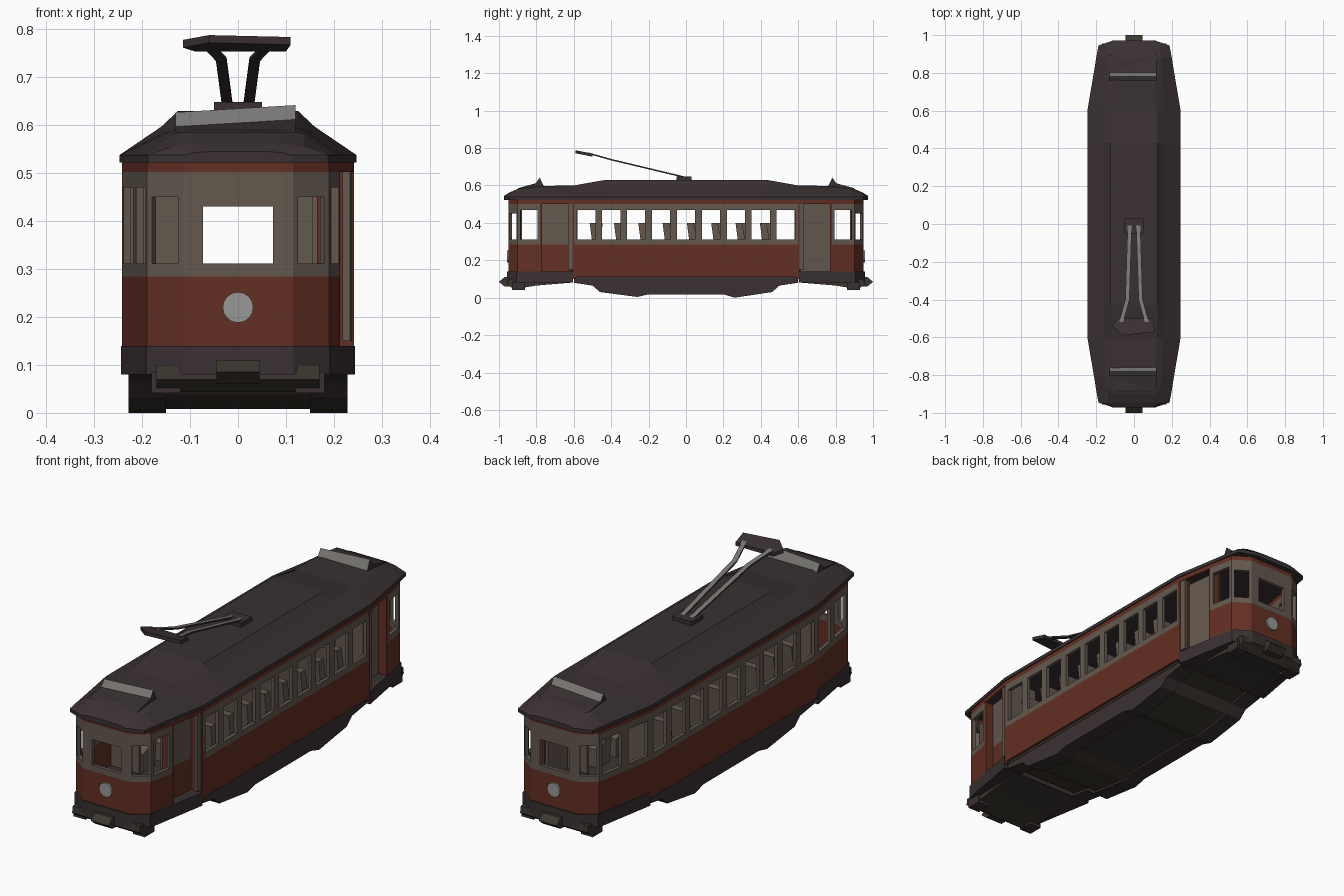
import bpy, bmesh
from math import pi
from mathutils import Vector, Matrix

if "Cube" in bpy.data.objects:
    bpy.data.objects.remove(bpy.data.objects["Cube"], do_unlink=True)


def material(name, r, g, b):
    m = bpy.data.materials.new(name)
    m.use_nodes = True
    m.diffuse_color = (r, g, b, 1)
    m.node_tree.nodes["Principled BSDF"].inputs["Base Color"].default_value = (r, g, b, 1)
    return m


RED = material("brick red paint", 0.125, 0.028, 0.017)
DARK = material("dark roof paint", 0.042, 0.030, 0.032)
BEIGE = material("beige wood", 0.125, 0.098, 0.078)
BROWN = material("underframe brown", 0.045, 0.036, 0.029)
GREY = material("pale grey metal", 0.19, 0.185, 0.175)
LAMP = material("lamp glass", 0.31, 0.31, 0.30)


def mesh(name, verts, faces, *mats):
    me = bpy.data.meshes.new(name)
    me.from_pydata([tuple(v) for v in verts], [], faces)
    bm = bmesh.new()
    bm.from_mesh(me)
    bmesh.ops.recalc_face_normals(bm, faces=bm.faces)
    bm.to_mesh(me)
    bm.free()
    for m in mats:
        me.materials.append(m)
    ob = bpy.data.objects.new(name, me)
    bpy.context.collection.objects.link(ob)
    return ob


def loft(name, rings, *mats):
    """Joins closed rings of equal length and caps both ends."""
    n = len(rings[0])
    faces = [list(range(n)), [(len(rings) - 1) * n + i for i in range(n)]]
    for r in range(len(rings) - 1):
        for i in range(n):
            j = (i + 1) % n
            faces.append([r * n + i, r * n + j, (r + 1) * n + j, (r + 1) * n + i])
    return mesh(name, [v for ring in rings for v in ring], faces, *mats)


def prism_x(name, profile, x0, x1, *mats):
    return loft(name, [[(x, y, z) for y, z in profile] for x in (x0, x1)], *mats)


def prism_z(name, plan, z0, z1, *mats):
    return loft(name, [[(x, y, z) for x, y in plan] for z in (z0, z1)], *mats)


def box(name, x0, x1, y0, y1, z0, z1, mat):
    return prism_z(name, [(x0, y0), (x1, y0), (x1, y1), (x0, y1)], z0, z1, mat)


def panel(name, a, b, z0, z1, mat, thick=0.016):
    """Upright board between two plan points, thickened towards the inside."""
    a, b = Vector(a), Vector(b)
    n = Vector((a.y - b.y, b.x - a.x)).normalized() * thick
    if n.dot((a + b) / 2) > 0:
        n = -n
    return prism_z(name, [a, b, b + n, a + n], z0, z1, mat)


def window_wall(name, a, b, count, post, bottom, top=0.47):
    """Red lower board, beige window frame, red cornice."""
    a, b = Vector(a), Vector(b)
    panel(name + "_lower_board", a, b, bottom, 0.285, RED)
    panel(name + "_sill", a, b, 0.285, 0.312, BEIGE)
    panel(name + "_window_head", a, b, top, 0.502, BEIGE)
    panel(name + "_cornice", a, b, 0.502, 0.53, RED)
    half = post / 2 / (b - a).length
    for i in range(count + 1):
        t = i / count
        panel(name + "_post", a.lerp(b, max(0, t - half)), a.lerp(b, min(1, t + half)),
              0.312, top, BEIGE)


# Long side walls
W = 0.242
for side, s in (("left", 1), ("right", -1)):
    window_wall(side + "_side", (s * W, -0.6), (s * W, 0.6), 9, 0.036, 0.11)

# Tapered end cabs, with doorways on the left side only
SHOULDER, CORNER, NOSE = (W, 0.6), (0.19, 0.9), (0.115, 0.95)
DOOR = (0.213, 0.78)
for end, e in (("front", -1), ("rear", 1)):
    def at(p, s):
        return Vector((s * p[0], e * p[1]))
    window_wall(end + "_face", at(NOSE, -1), at(NOSE, 1), 1, 0.085, 0.14, 0.43)
    for s in (-1, 1):
        window_wall(end + "_corner", at(NOSE, s), at(CORNER, s), 1, 0.025, 0.14, 0.45)
    window_wall(end + "_cab_side", at(SHOULDER, -1), at(CORNER, -1), 2, 0.04, 0.12)
    window_wall(end + "_door_side", at(DOOR, 1), at(CORNER, 1), 1, 0.03, 0.12)
    panel(end + "_door_cornice", at(SHOULDER, 1), at(DOOR, 1), 0.502, 0.53, RED)
    box(end + "_door_jamb", 0.185, W, e * 0.588, e * 0.606, 0.1, 0.53, RED)
    panel(end + "_door_pillar", at((W - 0.004, 0.606), 1), at((W - 0.008, 0.632), 1),
          0.15, 0.502, BEIGE)
    leaf = (at((0.19, 0.61), 1), at((0.17, 0.78), 1))
    panel(end + "_door_lower", *leaf, 0.14, 0.285, RED if e < 0 else BEIGE)
    panel(end + "_door_upper", *leaf, 0.285, 0.502, BEIGE)
    box(end + "_door_return", 0.165, 0.212, e * 0.77, e * 0.785, 0.14, 0.502, RED)

    # Inner bulkhead halves, leaving the gangway open
    for s in (-1, 1):
        box(end + "_bulkhead", s * 0.085, s * 0.225, e * 0.58, e * 0.595, 0.12, 0.52, BEIGE)

    # Dark cab platform, lower pan, coupler and corner feet
    half_plan = [SHOULDER, CORNER, NOSE]
    plan = [at(p, 1) * 1.008 for p in half_plan] + [at(p, -1) * 1.008 for p in half_plan[::-1]]
    prism_z(end + "_platform", plan, 0.08, 0.14, DARK)
    pan = [(0.62, 0.08), (0.8, 0.065), (0.92, 0.045), (0.955, 0.07), (0.95, 0.1), (0.62, 0.1)]
    prism_x(end + "_lower_pan", [(e * y, z) for y, z in pan], -0.17, 0.17, BROWN)
    hook = [(0.9, 0.06), (0.97, 0.06), (1.0, 0.085), (0.97, 0.11), (0.9, 0.11)]
    prism_x(end + "_coupler", [(e * y, z) for y, z in hook], -0.045, 0.045, BROWN)
    for s in (-1, 1):
        box(end + "_corner_foot", s * 0.12, s * 0.18, e * 0.86, e * 0.93, 0.042, 0.085, DARK)

    # Headlamp
    bm = bmesh.new()
    turn = Matrix.Translation((0, e * 0.951, 0.22)) @ Matrix.Rotation(pi / 2, 4, "X")
    bmesh.ops.create_cone(bm, cap_ends=True, segments=16, radius1=0.032, radius2=0.032,
                          depth=0.014, matrix=turn)
    me = bpy.data.meshes.new(end + "_headlamp")
    bm.to_mesh(me)
    bm.free()
    me.materials.append(LAMP)
    bpy.context.collection.objects.link(bpy.data.objects.new(end + "_headlamp", me))

    # Sloping roof headboard with pale steep faces
    wedge = [(0.755, 0.585), (0.782, 0.642), (0.803, 0.612), (0.9, 0.585)]
    board = loft(end + "_headboard", [[(x, e * y, z if z < 0.6 else z - drop) for y, z in wedge]
                 for x, drop in ((-0.13, 0.015), (0.12, 0))], DARK, GREY)
    for f in board.data.polygons:
        if abs(f.normal.y) > 0.6:
            f.material_index = 1

# Floor and seats
box("floor", -0.23, 0.23, -0.6, 0.6, 0.1, 0.125, BROWN)
seat = [(0, 0.125), (0.085, 0.125), (0.085, 0.21), (0.03, 0.23), (0.0, 0.40), (-0.035, 0.40)]
for row in range(8):
    y = -0.48 + row * 0.13
    for s in (-1, 1):
        prism_x("seat", [(y + s * p, z) for p, z in seat], s * 0.085, s * 0.222, BEIGE)

# Underframe: centre pan between dark side skirts
skirt = [(-0.6, 0.12), (-0.6, 0.08), (-0.5, 0.065), (-0.46, 0.03), (-0.26, 0.004), (-0.2, 0.018),
         (0.2, 0.018), (0.26, 0.0), (0.46, 0.03), (0.5, 0.065), (0.6, 0.08), (0.6, 0.12)]
for s in (-1, 1):
    loft("side_skirt", [[(s * x, y, z) for y, z in skirt] for x in (0.15, 0.228)], DARK)
prism_x("centre_pan", [(y * 0.98, z + 0.008) for y, z in skirt], -0.15, 0.15, BROWN)

# Roof: lofted sections of (y, eave half width, shoulder, shoulder z, crown, crown z)
half = [(0.43, 0.247, 0.16, 0.597, 0.125, 0.63),
        (0.6, 0.247, 0.155, 0.585, 0.12, 0.6),
        (0.8, 0.213, 0.145, 0.585, 0.11, 0.597),
        (0.88, 0.2, 0.14, 0.58, 0.1, 0.59),
        (0.945, 0.188, 0.135, 0.556, 0.09, 0.562),
        (0.972, 0.11, 0.09, 0.543, 0.06, 0.545)]
stations = [(-s[0],) + s[1:] for s in half[::-1]] + half
rings = []
for y, eave, sh, sh_z, cr, cr_z in stations:
    right = [(eave, 0.522), (eave, 0.538), (sh, sh_z), (cr, cr_z)]
    rings.append([(x, y, z) for x, z in right] + [(-x, y, z) for x, z in right[::-1]])
loft("roof", rings, DARK)

# Trolley bow: base, two flat arms and contact plate
box("bow_base", -0.05, 0.05, -0.05, 0.03, 0.625, 0.648, DARK)


def bar(name, points, width):
    ring = [(-width, -0.004), (width, -0.004), (width, 0.004), (-width, 0.004)]
    ob = loft(name, [[(p[0] + dx, p[1], p[2] + dz) for dx, dz in ring] for p in points],
              DARK, GREY)
    for f in ob.data.polygons:
        if f.normal.z > 0.5:
            f.material_index = 1


for s in (-1, 1):
    bar("bow_arm", [(s * 0.022, 0.01, 0.64), (s * 0.035, -0.4, 0.738),
                    (s * 0.068, -0.52, 0.772)], 0.011)
bow_plan = [(-0.115, -0.54), (-0.06, -0.59), (0.11, -0.57), (0.1, -0.5), (-0.09, -0.5)]
loft("bow_plate", [[(x, y, z - 0.2 * (y + 0.59)) for x, y in bow_plan]
     for z in (0.772, 0.788)], DARK)
